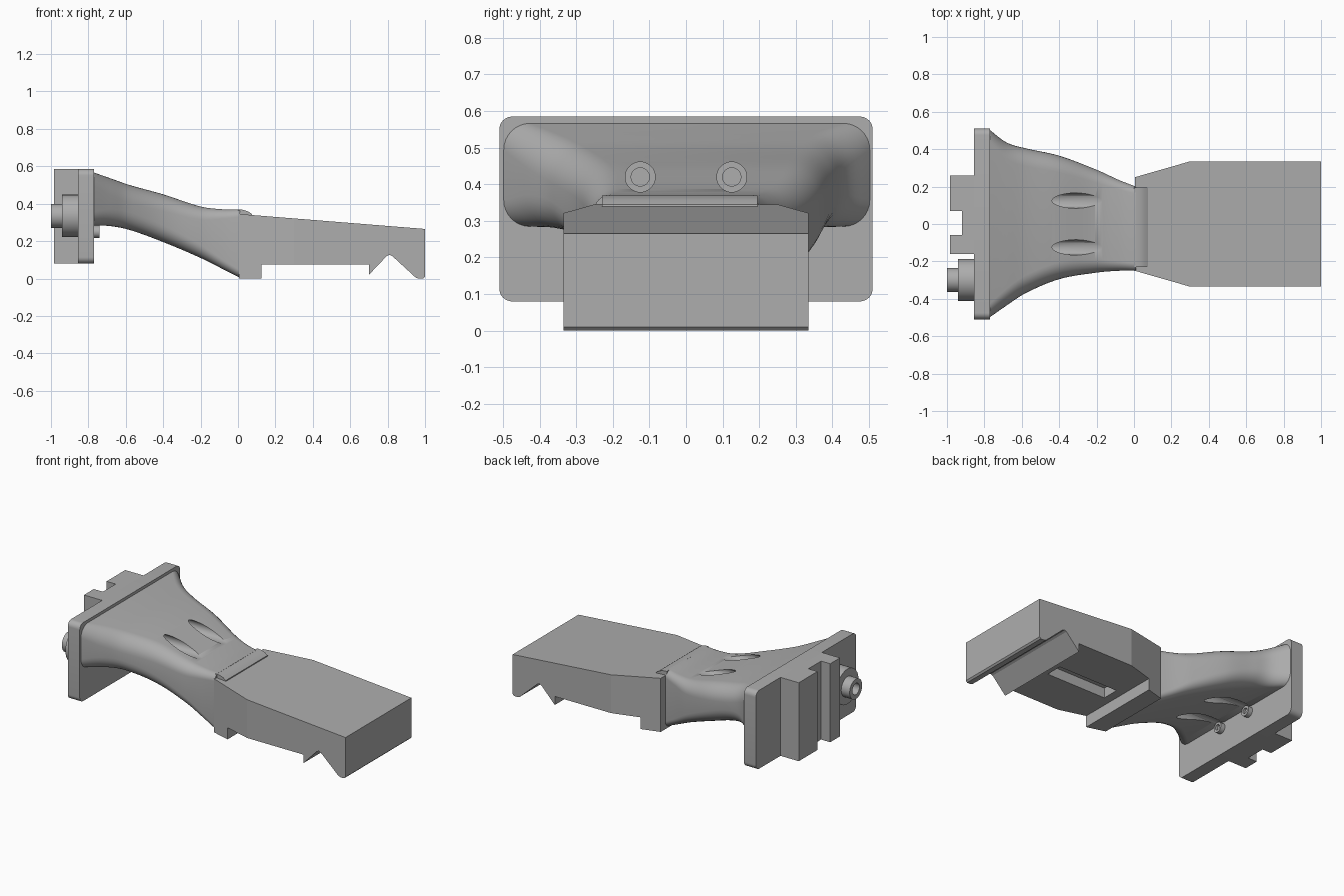
import bpy, bmesh, math
from mathutils import Matrix

old = bpy.data.objects.get("Cube")
if old:
    bpy.data.objects.remove(old, do_unlink=True)

GREY = (0.42, 0.42, 0.42, 1)
grey = bpy.data.materials.new("plain grey")
grey.use_nodes = True
grey.diffuse_color = GREY
grey.node_tree.nodes["Principled BSDF"].inputs["Base Color"].default_value = GREY


def finish(name, bm):
    bmesh.ops.recalc_face_normals(bm, faces=bm.faces)
    me = bpy.data.meshes.new(name)
    bm.to_mesh(me)
    bm.free()
    me.materials.append(grey)
    ob = bpy.data.objects.new(name, me)
    bpy.context.collection.objects.link(ob)
    return ob


def prism(name, pts, axis, lo, hi):
    """Extrude a flat outline along the given axis."""
    place = {"x": lambda a, b, t: (t, a, b),
             "y": lambda a, b, t: (a, t, b),
             "z": lambda a, b, t: (a, b, t)}[axis]
    return loft(name, [[place(a, b, t) for a, b in pts] for t in (lo, hi)])


def loft(name, rings):
    """Skin a row of closed rings and cap both ends."""
    bm = bmesh.new()
    rows = [[bm.verts.new(p) for p in ring] for ring in rings]
    n = len(rows[0])
    for r, s in zip(rows, rows[1:]):
        for i in range(n):
            j = (i + 1) % n
            bm.faces.new((r[i], r[j], s[j], s[i]))
    bm.faces.new(rows[0])
    bm.faces.new(rows[-1])
    return finish(name, bm)


def rounded_rect(y0, y1, z0, z1, r, steps=8):
    pts = []
    corners = ((y1 - r, z1 - r), (y0 + r, z1 - r), (y0 + r, z0 + r), (y1 - r, z0 + r))
    for k, (cy, cz) in enumerate(corners):
        for i in range(steps + 1):
            a = (k + i / steps) * math.pi / 2
            pts.append((cy + r * math.cos(a), cz + r * math.sin(a)))
    return pts


def circle(cy, cz, r, n=40):
    return [(cy + r * math.cos(math.tau * i / n), cz + r * math.sin(math.tau * i / n))
            for i in range(n)]


def boolean(target, tool, op="DIFFERENCE"):
    tool.hide_render = True
    mod = target.modifiers.new("cut", "BOOLEAN")
    mod.operation, mod.solver, mod.object = op, "EXACT", tool
    bpy.context.view_layer.objects.active = target
    bpy.ops.object.modifier_apply(modifier=mod.name)
    bpy.data.objects.remove(tool, do_unlink=True)


def smooth(ob, angle=35):
    bpy.ops.object.select_all(action="DESELECT")
    ob.select_set(True)
    bpy.context.view_layer.objects.active = ob
    bpy.ops.object.shade_smooth_by_angle(angle=math.radians(angle))


def spline(keys, x):
    """Smooth interpolation through rows that start with x."""
    i = max(k for k in range(len(keys) - 1) if keys[k][0] <= x)
    a, b = keys[i], keys[i + 1]
    p, q = keys[max(i - 1, 0)], keys[min(i + 2, len(keys) - 1)]
    h = b[0] - a[0]
    t = (x - a[0]) / h
    out = []
    for c in range(1, len(a)):
        m0 = (b[c] - p[c]) / (b[0] - p[0]) * h
        m1 = (q[c] - a[c]) / (q[0] - a[0]) * h
        out.append((2*t**3 - 3*t*t + 1) * a[c] + (t**3 - 2*t*t + t) * m0
                   + (3*t*t - 2*t**3) * b[c] + (t**3 - t*t) * m1)
    return out


# Mounting plate with rounded corners
plate = prism("mounting_plate", rounded_rect(-0.51, 0.51, 0.08, 0.585, 0.035),
              "x", -0.855, -0.77)
smooth(plate)

# Stepped block behind the plate
prism("back_block", [(-0.85, 0.26), (-0.985, 0.26), (-0.985, 0.07), (-0.92, 0.07),
                     (-0.92, -0.06), (-0.985, -0.06), (-0.985, -0.16), (-0.85, -0.16)],
      "z", 0.08, 0.585)

# Stepped round boss with a bored end
boss = prism("boss_collar", circle(-0.3, 0.335, 0.113), "x", -0.94, -0.85)
tip = prism("boss_tip", circle(-0.3, 0.335, 0.064), "x", -1.0, -0.93)
boolean(tip, prism("bore", circle(-0.3, 0.335, 0.036), "x", -1.1, -0.945))
smooth(boss)
smooth(tip)

# Neck: x, right edge, left edge, bottom, top, corner radius
stations = [
    (-0.78, -0.505, 0.51, 0.285, 0.57, 0.07),
    (-0.68, -0.435, 0.435, 0.28, 0.535, 0.09),
    (-0.58, -0.37, 0.405, 0.26, 0.50, 0.095),
    (-0.40, -0.295, 0.365, 0.195, 0.45, 0.09),
    (-0.20, -0.26, 0.29, 0.11, 0.385, 0.07),
    (-0.08, -0.25, 0.235, 0.05, 0.37, 0.05),
    (0.01, -0.25, 0.20, 0.005, 0.37, 0.04),
]
rings = []
for k in range(41):
    x = -0.78 + 0.79 * k / 40
    rings.append([(x, y, z) for y, z in rounded_rect(*spline(stations, x))])
neck = loft("neck", rings)
# Screw channels sunk into the top and the underside of the neck
for y in (-0.125, 0.125):
    for z, start, end in ((0.42, -0.65, -0.1), (0.25, -0.77, -0.2)):
        boolean(neck, prism("channel", circle(y, z, 0.041), "x", start, end))
        boolean(neck, prism("screw_hole", circle(y, z, 0.025), "x", start - 0.05, start + 0.02))
smooth(neck)
for i, y in enumerate((-0.125, 0.125)):
    head = prism("lower_screw_head_%d" % (i + 1), circle(y, 0.25, 0.033), "x", -0.775, -0.74)
    boolean(head, prism("socket", circle(y, 0.25, 0.018), "x", -0.755, -0.7))
    smooth(head)

# Lip where the neck overlaps the arm
lip = prism("neck_lip", [(0.0, 0.3), (0.0, 0.37), (0.03, 0.367), (0.055, 0.358),
                         (0.075, 0.345), (0.08, 0.3)], "y", -0.23, 0.195)
smooth(lip, 50)

# Arm: side profile trimmed to a flared plan
arm = prism("arm", [(0.005, 0), (0.125, 0), (0.125, 0.075), (0.7, 0.075), (0.7, 0.02),
                    (0.795, 0.12), (0.81, 0.127), (0.825, 0.12), (0.95, 0.005),
                    (0.965, 0), (0.99, 0), (1, 0.01), (1, 0.265), (0.005, 0.345)],
            "y", -0.335, 0.335)
boolean(arm, prism("plan", [(-0.1, -0.22), (0.3, -0.335), (1.1, -0.335),
                            (1.1, 0.335), (0.3, 0.335), (-0.1, 0.22)], "z", -0.1, 0.5),
        "INTERSECT")
boolean(arm, prism("slot", [(0.18, -0.055), (0.61, -0.055), (0.61, 0.055), (0.18, 0.055)],
                   "z", 0.0, 0.14))
